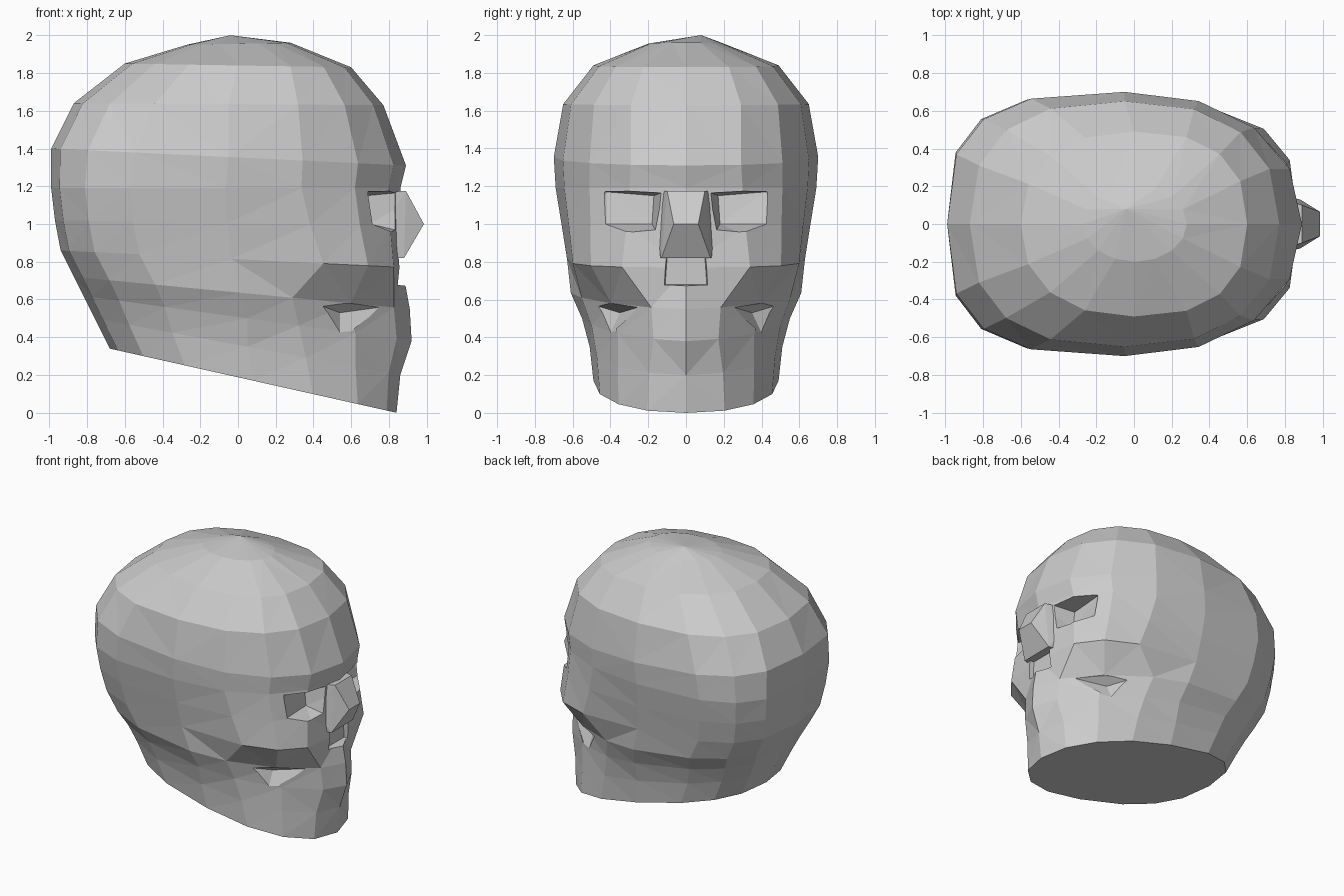
import bpy, bmesh, math

if "Cube" in bpy.data.objects:
    bpy.data.objects.remove(bpy.data.objects["Cube"])

SIDES = 16


def finish(bm, name):
    bmesh.ops.recalc_face_normals(bm, faces=bm.faces)
    mesh = bpy.data.meshes.new(name)
    bm.to_mesh(mesh)
    bm.free()
    obj = bpy.data.objects.new(name, mesh)
    bpy.context.collection.objects.link(obj)
    return obj


def hull(name, points, side=1):
    """Convex solid around a few points; side=-1 mirrors it across y."""
    bm = bmesh.new()
    for x, y, z in points:
        bm.verts.new((x, y * side, z))
    bmesh.ops.convex_hull(bm, input=bm.verts)
    return finish(bm, name)


def combine(target, tool, operation):
    mod = target.modifiers.new(operation.lower(), 'BOOLEAN')
    mod.operation = operation
    mod.solver = 'EXACT'
    mod.object = tool
    bpy.context.view_layer.objects.active = target
    bpy.ops.object.modifier_apply(modifier=mod.name)
    bpy.data.objects.remove(tool)


# Head rings: back x, back z, front x, front z, half width, back and front squareness
rings = [
    (-0.68, 0.34, 0.84, 0.00, 0.49, 2.6, 2.2),
    (-0.76, 0.50, 0.86, 0.20, 0.51, 2.7, 2.0),
    (-0.82, 0.62, 0.92, 0.38, 0.55, 2.8, 1.65),
    (-0.87, 0.72, 0.91, 0.55, 0.61, 2.9, 1.6),
    (-0.94, 0.86, 0.87, 0.77, 0.63, 3.1, 3.1),
    (-0.97, 1.02, 0.86, 0.99, 0.66, 3.2, 2.6),
    (-0.99, 1.19, 0.86, 1.19, 0.69, 3.2, 2.3),
    (-0.99, 1.40, 0.89, 1.31, 0.70, 3.0, 2.2),
    (-0.87, 1.64, 0.77, 1.63, 0.65, 2.6, 2.4),
    (-0.60, 1.85, 0.60, 1.83, 0.49, 2.3, 2.5),
    (-0.27, 1.95, 0.28, 1.96, 0.20, 2.0, 2.0),
]

# Skull body lofted through the rings
bm = bmesh.new()
loops = []
for xb, zb, xf, zf, w, nb, nf in rings:
    loop = []
    for i in range(SIDES):
        a = math.tau * i / SIDES
        c, s = math.cos(a), math.sin(a)
        p = 2 / (nf if c > 0 else nb)
        u = math.copysign(abs(c) ** p, c)
        x = (xb + xf) / 2 + (xf - xb) / 2 * u
        y = w * math.copysign(abs(s) ** p, s)
        z = zb + (zf - zb) * (u + 1) / 2
        loop.append(bm.verts.new((x, y, z)))
    loops.append(loop)
for lower, upper in zip(loops, loops[1:]):
    for i in range(SIDES):
        j = (i + 1) % SIDES
        bm.faces.new((lower[i], lower[j], upper[j], upper[i]))
bm.faces.new(loops[0][::-1])
top = bm.verts.new((-0.04, 0.08, 2.0))
for i in range(SIDES):
    bm.faces.new((loops[-1][i], loops[-1][(i + 1) % SIDES], top))
bmesh.ops.triangulate(bm, faces=[f for f in bm.faces if len(f.verts) == 4])
skull = finish(bm, "skull")

# Eye sockets, open to the front and outer side, and hollows under the cheekbones
socket = [(1.0, 0.09, 1.18), (1.0, 0.47, 1.20), (0.78, 0.52, 1.18),
          (0.76, 0.52, 1.00), (1.0, 0.44, 0.89), (1.0, 0.14, 0.93),
          (0.68, 0.17, 1.15), (0.68, 0.42, 1.17), (0.71, 0.42, 1.00),
          (0.70, 0.18, 1.00)]
hollow = [(0.38, 0.55, 0.59), (0.54, 0.42, 0.38), (0.76, 0.25, 0.56),
          (0.54, 0.35, 0.53), (0.66, 0.50, 0.62), (0.50, 0.55, 0.62)]
for side in (1, -1):
    combine(skull, hull("socket_cutter", socket, side), 'DIFFERENCE')
    combine(skull, hull("hollow_cutter", hollow, side), 'DIFFERENCE')

# Nose bridge
nose = []
for s in (1, -1):
    nose += [(0.89, 0.10 * s, 1.175), (0.985, 0.065 * s, 1.00),
             (0.88, 0.13 * s, 0.82), (0.76, 0.14 * s, 1.17),
             (0.76, 0.16 * s, 0.98), (0.76, 0.15 * s, 0.82)]
combine(skull, hull("nose_bridge", nose), 'UNION')

# Nasal opening
opening = []
for s in (1, -1):
    opening += [(1.0, 0.14 * s, 0.66), (1.0, 0.12 * s, 0.82),
                (0.82, 0.11 * s, 0.68), (0.82, 0.10 * s, 0.82)]
combine(skull, hull("nasal_cutter", opening), 'DIFFERENCE')
